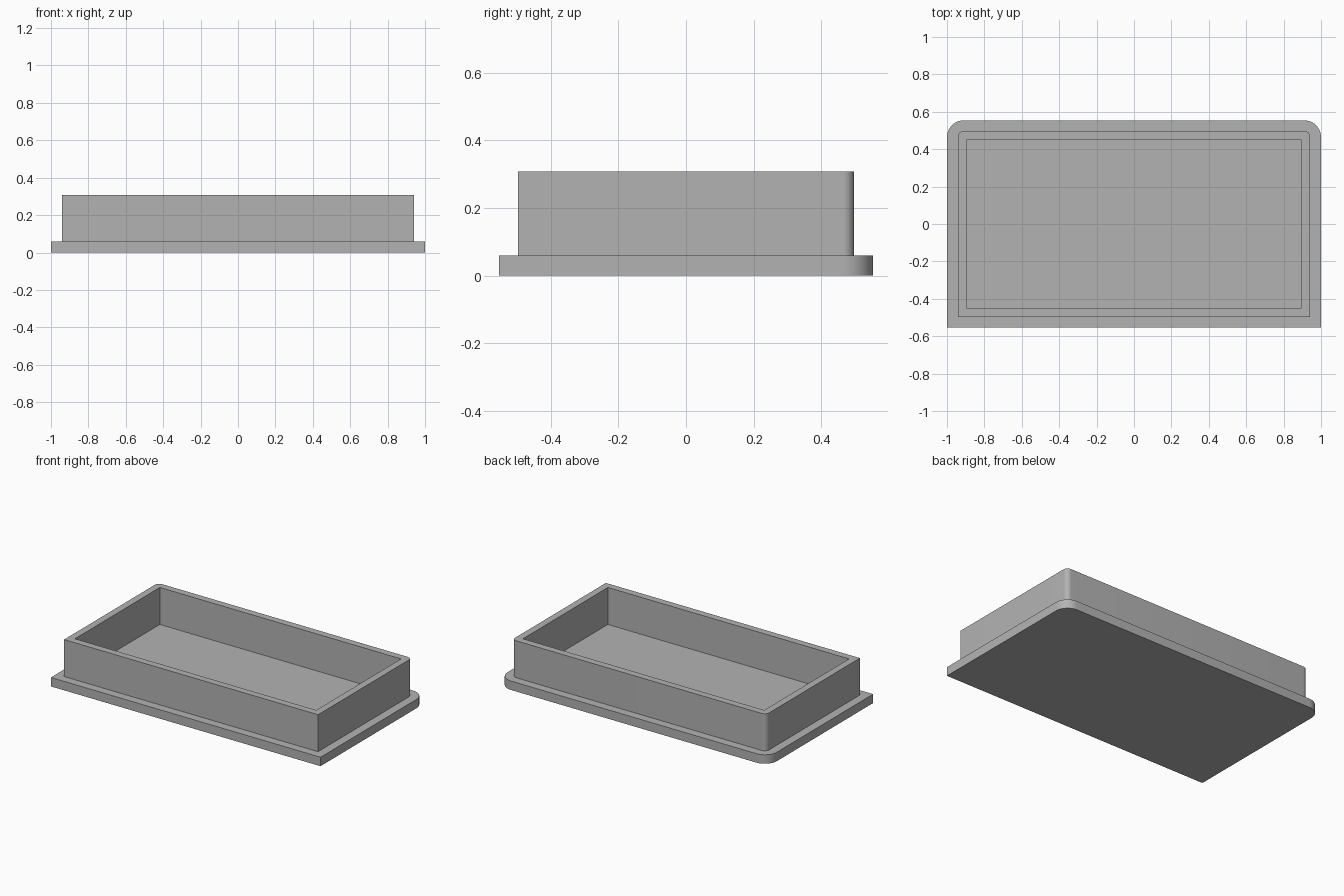
import bpy, bmesh, math

cube = bpy.data.objects.get("Cube")
if cube:
    bpy.data.objects.remove(cube, do_unlink=True)

grey = bpy.data.materials.new("plain grey")
grey.use_nodes = True
colour = (0.45, 0.45, 0.45, 1)
grey.diffuse_color = colour
grey.node_tree.nodes["Principled BSDF"].inputs["Base Color"].default_value = colour


def outline(hx, hy, radius=0, steps=12):
    """Rectangle with square front corners and rounded back corners."""
    if not radius:
        return [(-hx, -hy), (hx, -hy), (hx, hy), (-hx, hy)]
    points = [(-hx, -hy), (hx, -hy)]
    for side, start in ((1, 0), (-1, math.pi / 2)):
        for i in range(steps + 1):
            a = start + i * math.pi / 2 / steps
            points.append((side * (hx - radius) + radius * math.cos(a),
                           hy - radius + radius * math.sin(a)))
    return points


def prism(name, loops, z0, z1):
    """Extrude an outline, with any further outlines as holes."""
    bm = bmesh.new()
    edges = []
    for loop in loops:
        vs = [bm.verts.new((x, y, z0)) for x, y in loop]
        edges += [bm.edges.new((v, vs[i - 1])) for i, v in enumerate(vs)]
    if len(loops) == 1:
        bm.faces.new(vs)
    else:
        bmesh.ops.triangle_fill(bm, edges=edges, use_beauty=True, normal=(0, 0, 1))
    top = bmesh.ops.extrude_face_region(bm, geom=bm.faces[:], use_keep_orig=True)
    bmesh.ops.translate(bm, vec=(0, 0, z1 - z0),
                        verts=[g for g in top["geom"] if isinstance(g, bmesh.types.BMVert)])
    bmesh.ops.recalc_face_normals(bm, faces=bm.faces[:])
    mesh = bpy.data.meshes.new(name)
    bm.to_mesh(mesh)
    bm.free()
    mesh.materials.append(grey)
    obj = bpy.data.objects.new(name, mesh)
    bpy.context.collection.objects.link(obj)
    bpy.ops.object.select_all(action="DESELECT")
    obj.select_set(True)
    bpy.context.view_layer.objects.active = obj
    bpy.ops.object.shade_smooth_by_angle(angle=math.radians(30))
    return obj


# Flat flange that also forms the tray floor
prism("base_plate", [outline(1, 0.554, 0.09)], 0, 0.06)

# Upright rim with a sharp-cornered pocket
prism("rim_wall", [outline(0.942, 0.497, 0.032), outline(0.895, 0.45)], 0.06, 0.308)
